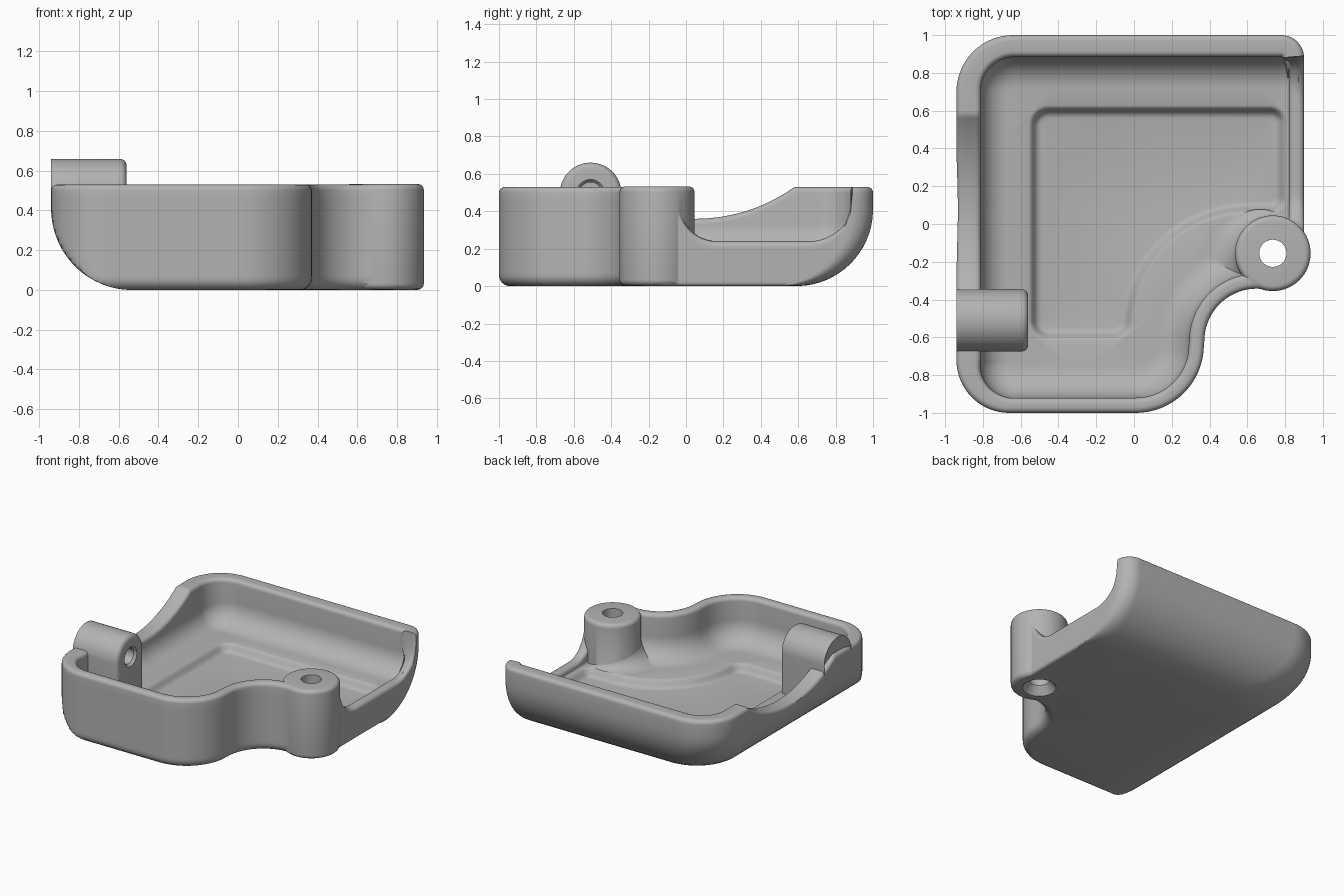
import bpy, bmesh, math
from mathutils import Vector, Matrix

cube = bpy.data.objects.get("Cube")
if cube:
    bpy.data.objects.remove(cube)

TOP, LEDGE, FLOOR = 0.53, 0.19, 0.13
BIG_R = 0.41     # sweep radius under the left and back walls
FILLET = 0.17    # inner fillet between wall and floor
RIM = 0.03       # rim rounding
BOSS, BOSS_R = Vector((0.735, -0.155)), 0.195
WAIST = Vector((0.65, -0.62))            # centre of the concave front corner
GAP = (BOSS - WAIST).length
WAIST_R = GAP - BOSS_R
PHI = math.degrees(math.atan2(BOSS.y - WAIST.y, BOSS.x - WAIST.x))

grey = bpy.data.materials.new("plain grey")
grey.use_nodes = True
grey.diffuse_color = (0.45, 0.45, 0.45, 1)
grey.node_tree.nodes["Principled BSDF"].inputs["Base Color"].default_value = (0.45, 0.45, 0.45, 1)

def make_object(name, bm):
    mesh = bpy.data.meshes.new(name)
    bm.to_mesh(mesh)
    bm.free()
    mesh.materials.append(grey)
    obj = bpy.data.objects.new(name, mesh)
    bpy.context.scene.collection.objects.link(obj)
    return obj

def loft(name, rings):
    """Solid skin through anticlockwise rings of equal length, capped at both ends."""
    bm = bmesh.new()
    loops = [[bm.verts.new(p) for p in ring] for ring in rings]
    n = len(loops[0])
    for a, b in zip(loops, loops[1:]):
        for i in range(n):
            j = (i + 1) % n
            bm.faces.new((a[i], a[j], b[j], b[i]))
    caps = [bm.faces.new(loops[0][::-1]), bm.faces.new(loops[-1])]
    bm.normal_update()
    bmesh.ops.triangulate(bm, faces=caps)
    return make_object(name, bm)

def rod(name, r1, r2, length, matrix, bevel=0.0):
    """Cylinder or cone, centred on its matrix."""
    bm = bmesh.new()
    bmesh.ops.create_cone(bm, cap_ends=True, segments=64, radius1=r1, radius2=r2, depth=length)
    if bevel:
        rims = [e for e in bm.edges if abs(e.verts[0].co.z - e.verts[1].co.z) < 1e-6]
        bmesh.ops.bevel(bm, geom=rims, offset=bevel, segments=5, profile=0.5, affect='EDGES')
    bm.transform(matrix)
    return make_object(name, bm)

def combine(base, tool, operation):
    mod = base.modifiers.new("combine", 'BOOLEAN')
    mod.operation, mod.object, mod.solver = operation, tool, 'EXACT'
    bpy.context.view_layer.objects.active = base
    bpy.ops.object.modifier_apply(modifier=mod.name)
    bpy.data.objects.remove(tool)

def around(degrees):
    return Vector((math.cos(math.radians(degrees)), math.sin(math.radians(degrees))))

def trace(arcs):
    """Samples (point, inward normal, settings, part, progress) round arcs joined by straights.
    Each arc: part, centre, radius, start, end, settings at its start, settings at its end."""
    out, runs = [], []
    for part, c, r, a0, a1, s0, s1 in arcs:
        steps = max(4, round(abs(a1 - a0) / 5))
        run = []
        for k in range(steps + 1):
            t = k / steps
            u = around(a0 + (a1 - a0) * t)
            mixed = tuple(a + (b - a) * t for a, b in zip(s0, s1))
            run.append((Vector(c) + u * r, u if a1 < a0 else -u, mixed, part, t))
        runs.append(run)
    for i, run in enumerate(runs):
        out += run
        start = run[-1][0]
        line = runs[(i + 1) % len(runs)][0][0] - start
        if line.length < 1e-3:
            out.pop()
            continue
        normal = Vector((-line.y, line.x)).normalized()
        steps = max(1, round(line.length / 0.02))
        for k in range(1, steps):
            out.append((start + line * (k / steps), normal, arcs[i][6], "", 0))
    return out

def round_in(r, z):
    """Inset of a quarter round of radius r at height z."""
    z = min(max(z, 0), r)
    return r - math.sqrt(max(0, r * r - (r - z) ** 2))

def rim_height(p):
    """Rim height, dipping along the left and right walls."""
    h = TOP
    if p.x < -0.85 and abs(p.y - 0.05) < 0.53:
        h = 1.27 - math.sqrt(0.91 ** 2 - (p.y - 0.05) ** 2)
    elif p.x > 0.85 and -0.07 < p.y < 0.88:
        r, t = (0.21, 0.17 - p.y) if p.y < 0.4 else (0.18, p.y - 0.7)
        h = 0.24 + round_in(r, r - max(t, 0))
    return min(h, TOP)

def outer_point(s, z, inset):
    p, n, (_, _, edge) = s[:3]
    q = p + n * (inset + round_in(edge, z))
    d = round_in(BIG_R, z)
    limit = d - 0.94
    if p.y > 0:
        q.x += d * min(max(-p.x / 0.6, 0), 1)
    elif q.x < limit:
        q.x = limit + 0.005 * (q.x - limit)
    q.y -= d * min(max(p.y / 0.6, 0), 1)
    return (q.x, q.y, z)

def inner_point(s, z, inset):
    p, n, (wall, fillet, _), part, t = s
    q = p + n * (wall + inset)
    if part in ("waist", "boss"):
        # The wall fillet and the boss fillet meet in a valley
        f = inset * FILLET / fillet if inset > 0 else inset
        ra, rb = WAIST_R + 0.08 + f, BOSS_R + f
        if part == "waist":
            end = PHI + math.degrees(math.acos((GAP**2 + ra**2 - rb**2) / (2 * GAP * ra)))
            q = WAIST + around(180 + (end - 180) * t) * ra
        else:
            begin = PHI + 180 - math.degrees(math.acos((GAP**2 + rb**2 - ra**2) / (2 * GAP * rb)))
            q = BOSS + around(begin + (75 - begin) * t) * (BOSS_R + inset)
    elif p.x > 0.779 and p.y > -0.07 and inset >= 0:
        # The low right lip runs out into the back fillet
        q.x = 0.82 + 0.1 * (p.x - 0.9) - min(inset, 0.02)
        inside = min(max(p.y, 0.025), 0.885 - round_in(FILLET, z - LEDGE))
        q.y = inside + 0.03 * (p.y - inside)
    return (q.x, q.y, z)

# Tray shell: settings are wall thickness, inner fillet, outer bottom edge
front, right = (0.08, FILLET, 0.06), (0.08, 0.02, 0.02)
back, left = (0.115, FILLET, 0.005), (0.13, 0.14, 0.005)
outline = trace([
    ("", (-0.66, -0.72), 0.28, 180, 270, left, front),
    ("", (0.01, -0.64), 0.36, 270, 360, front, front),
    ("waist", WAIST, WAIST_R, 180, PHI, front, front),
    ("boss", BOSS, BOSS_R, PHI + 180, 392, front, right),
    ("", (0.78, 0.88), 0.12, 0, 90, back, back),
    ("", (-0.64, 0.7), 0.3, 90, 180, back, left)])
heights = [(s, rim_height(s[0])) for s in outline]
rings = []
for k in range(19):
    t = (k / 18) ** 1.8
    rings.append([outer_point(s, (h - RIM) * t, 0) for s, h in heights])
quarter = [math.radians(a) for a in (18, 36, 54, 72, 90)]
for a in quarter:
    rings.append([outer_point(s, h - RIM + RIM * math.sin(a), RIM * (1 - math.cos(a)))
                  for s, h in heights])
for a in quarter[::-1] + [0]:
    rings.append([inner_point(s, h - RIM + RIM * math.sin(a), -RIM * (1 - math.cos(a)))
                  for s, h in heights])
for a in [math.radians(d) for d in range(0, 91, 10)]:
    ring = []
    for s, h in heights:
        r = max(min(s[2][1], h - RIM - LEDGE - 0.004), 0.005)
        ring.append(inner_point(s, LEDGE + r * (1 - math.sin(a)), r * (1 - math.cos(a))))
    rings.append(ring)
tray = loft("tray", rings)

# Shallow recess in the floor, with soft edges
recess = trace([("", (x, y), r, a0, a1, (), ()) for x, y, r, a0, a1 in (
    (-0.45, -0.51, 0.08, 180, 270), (-0.11, -0.51, 0.08, 270, 350),
    (0.6, -0.55, 0.63, 172, 90), (0.72, 0.14, 0.06, 270, 360),
    (0.72, 0.54, 0.06, 0, 90), (-0.45, 0.52, 0.08, 90, 180))])
steps = [(FLOOR, 0.04), (0.133, 0.025), (0.142, 0.012), (0.16, 0.0),
         (0.178, -0.01), (0.187, -0.02), (0.192, -0.035)]
combine(tray, loft("recess_cutter", [[(*(s[0] + s[1] * d), z) for s in recess]
                                     for z, d in steps]), 'DIFFERENCE')

# Corner boss with a countersunk through hole
def at_boss(z):
    return Matrix.Translation((BOSS.x, BOSS.y, z))

combine(tray, rod("boss", 0.2, 0.2, 0.53, at_boss(0.268), 0.03), 'UNION')
combine(tray, rod("hole_cutter", 0.072, 0.072, 1.0, at_boss(0.3)), 'DIFFERENCE')
combine(tray, rod("sink_cutter", 0.125, 0.065, 0.08, at_boss(0.03)), 'DIFFERENCE')

# Hinge block on the left wall: round top on a straight post
bm = bmesh.new()
shape = [(-0.675, 0.41), (-0.675, 0.15), (-0.345, 0.15), (-0.345, 0.41)]
shape += [(-0.51 + 0.165 * u.x, 0.495 + 0.165 * u.y) for u in map(around, range(0, 181, 6))]
outer = [bm.verts.new((-0.94 if z > 0.4 else -0.83, y, z)) for y, z in shape]
inner = [bm.verts.new((-0.56, y, z)) for y, z in shape]
for i in range(len(shape)):
    j = (i + 1) % len(shape)
    bm.faces.new((outer[i], outer[j], inner[j], inner[i]))
end = bm.faces.new(inner)
bmesh.ops.triangulate(bm, faces=[bm.faces.new(outer[::-1])])
bmesh.ops.bevel(bm, geom=list(end.edges), offset=0.035, segments=5, profile=0.5, affect='EDGES')
bmesh.ops.recalc_face_normals(bm, faces=bm.faces)
combine(tray, make_object("hinge_block", bm), 'UNION')

# Pin hole in the hinge block
def along_x(x):
    return Matrix.Translation((x, -0.51, 0.495)) @ Matrix.Rotation(math.pi / 2, 4, 'Y')

combine(tray, rod("pin_cutter", 0.06, 0.06, 0.4, along_x(-0.65)), 'DIFFERENCE')
combine(tray, rod("pin_sink_cutter", 0.05, 0.1, 0.06, along_x(-0.56)), 'DIFFERENCE')

# Smooth shading with crisp edges
bpy.ops.object.select_all(action='DESELECT')
tray.select_set(True)
bpy.context.view_layer.objects.active = tray
bpy.ops.object.shade_smooth_by_angle(angle=math.radians(35))
